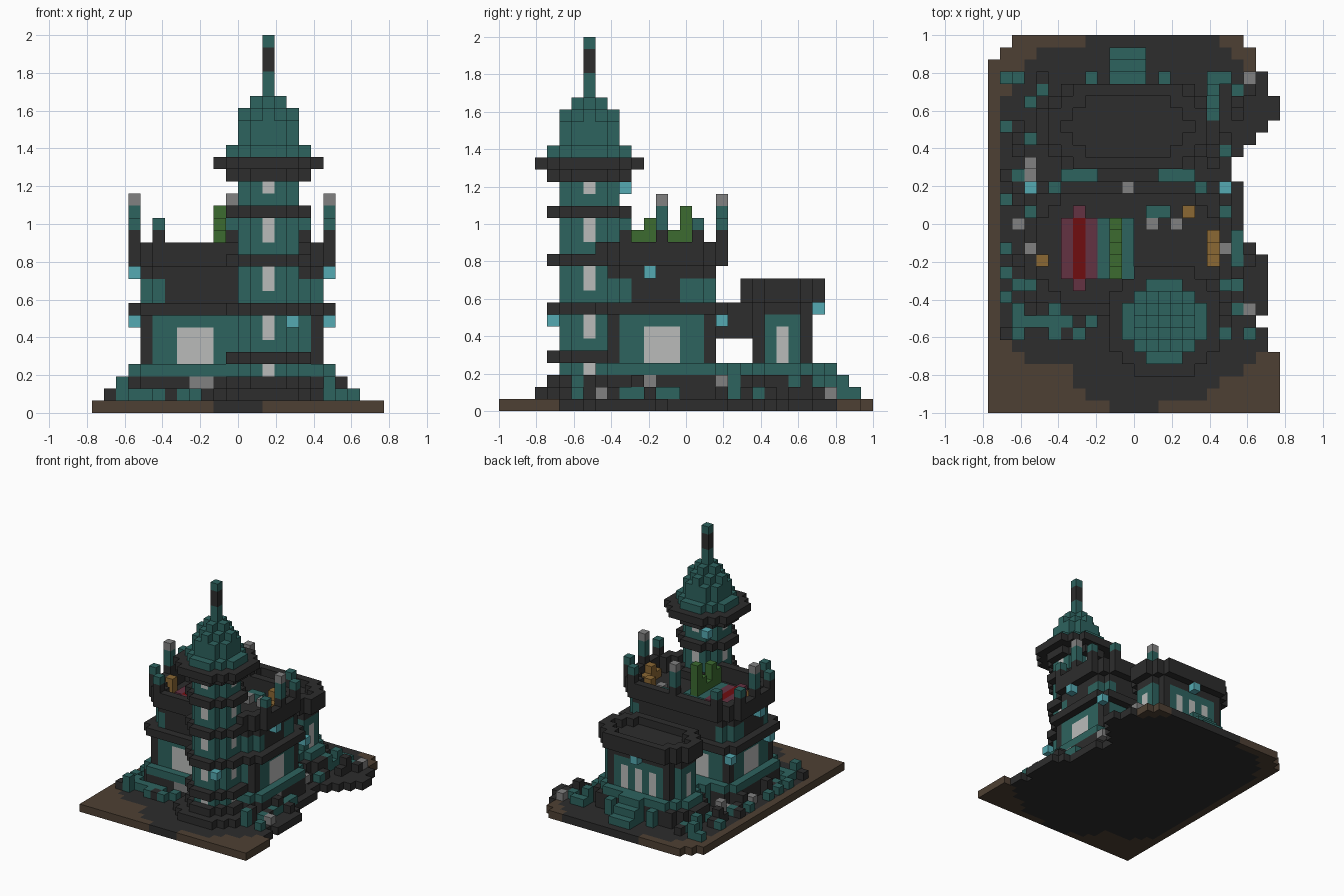
import bpy
import random

random.seed(4)
default_cube = bpy.data.objects.get("Cube")
if default_cube:
    bpy.data.objects.remove(default_cube, do_unlink=True)

UNIT = 2 / 31                      # edge length of one block
COLOURS = {
    "teal": (.027, .125, .114), "charcoal": (.026, .026, .026),
    "earth": (.076, .051, .033), "window_white": (.49, .50, .49),
    "stone_grey": (.22, .22, .22), "lamp_cyan": (.09, .40, .445),
    "leaf_green": (.045, .147, .03), "wood_orange": (.26, .138, .034),
    "maroon": (.127, .032, .054), "red": (.162, .004, .005),
}
names = list(COLOURS)
materials = []
for name, rgb in COLOURS.items():
    material = bpy.data.materials.new(name)
    material.use_nodes = True
    material.diffuse_color = (*rgb, 1)
    shader = next(n for n in material.node_tree.nodes if n.type == "BSDF_PRINCIPLED")
    shader.inputs["Base Color"].default_value = (*rgb, 1)
    materials.append(material)

cells = {}                         # grid cell -> (part name, colour)


def block(part, colour, i, j, k, cut=0):
    """Fill inclusive ranges of cells, stepping the four corners in by cut."""
    (a, b), (c, d), (e, f) = [v if isinstance(v, tuple) else (v, v) for v in (i, j, k)]
    for x in range(a, b + 1):
        for y in range(c, d + 1):
            if min(x - a, b - x) + min(y - c, d - y) < cut:
                continue
            for z in range(e, f + 1):
                if colour:
                    cells[x, y, z] = (part, colour)
                else:
                    cells.pop((x, y, z), None)


def tower_disc(part, colour, radius, k):
    block(part, colour, (14 - radius, 14 + radius), (7 - radius, 7 + radius), k,
          (radius + 1) // 2)


# Ground slab: ragged right edge, earth border around a dark middle
row_ends = [24] * 5 + [23] * 2 + [22] + [23] * 5 + [22] + [21] * 5 + [20] * 2
row_ends += [21, 22, 23, 24, 24, 23, 23, 22, 22, 21]
dark_rows = {0: (10, 13), 1: (8, 17), 2: (7, 18), 3: (7, 20), 4: (3, 21), 5: (2, 22),
             26: (2, 23), 27: (2, 22), 28: (3, 20), 29: (4, 19), 30: (8, 18)}
for j, end in enumerate(row_ends):
    block("ground", "earth", (max(0, j - 28), end - 1), j, 0)
    first, last = dark_rows.get(j, (1, 23))
    block("ground", "charcoal", (first, min(last, end - 1)), j, 0)

# Foundations
block("foundation", "charcoal", (3, 19), (8, 18), (1, 2), 1)
block("foundation", "teal", (3, 19), (8, 18), 3, 1)
block("foundation", "charcoal", (4, 18), (20, 26), (1, 2), 2)
block("foundation", "teal", (5, 17), (20, 26), 3, 2)
block("foundation", "teal", (6, 16), 19, (1, 3))
block("foundation", "stone_grey", (8, 9), 8, 2)
for j in (12, 18):
    block("foundation", "stone_grey", 19, j, 2)

# Back steps
for step in range(3):
    block("back_steps", "teal", (10, 12), 27 + step, (1, 3 - step))
for i in (8, 14):
    block("back_steps", "teal", i, 27, (1, 2))

# Rubble scattered around the foundation
around = [(i, j) for i in range(1, 22) for j in range(6, 28)
          if (i < 3 or i > 19 or j < 8 or (j > 18 and not 4 < i < 18))
          and i < row_ends[j] - 1]
for i, j in random.sample(around, 62):
    near = 2 <= i <= 20
    colour = random.choice(["teal", "teal", "charcoal", "charcoal", "stone_grey"])
    block("rubble", colour, i, j, (1, 2 if near and random.random() < .3 else 1))
block("rubble", "teal", (2, 6), 7, 1)
block("rubble", "teal", 20, (10, 14), 1)

# Main hall, lower storey with corner columns and windows
block("hall_walls", "teal", (4, 18), (9, 17), (4, 7))
for i in (4, 18):
    for j in (9, 17):
        block("hall_columns", "charcoal", i, j, (4, 7))
    block("hall_windows", "window_white", i, (12, 14), (4, 6))
for j in (9, 17):
    for i in (7, 13):
        block("hall_windows", "window_white", (i, i + 2), j, (4, 6))
block("hall_ledge", "charcoal", (3, 19), (8, 18), 8, 1)

# Main hall, upper storey
block("upper_walls", "teal", (4, 18), (9, 17), (9, 10), 1)
for i in (4, 18):
    block("upper_panels", "charcoal", i, (11, 14), (9, 10))
for j in (9, 17):
    block("upper_panels", "charcoal", (6, 16), j, (9, 10))
block("roof_floor", "charcoal", (4, 18), (9, 17), 11, 1)
block("parapet", "charcoal", (3, 19), (8, 18), (12, 13), 2)
block("parapet", None, (4, 18), (9, 17), (12, 13), 2)

# Parapet posts
for i, j in [(5, 18), (17, 18), (3, 16), (19, 16), (3, 10), (19, 10), (5, 8)]:
    block("short_posts", "charcoal", i, j, 14)
    block("short_posts", "teal", i, j, 15)
for i, j in [(3, 13), (19, 13), (11, 18)]:
    block("tall_posts", "charcoal", i, j, 14)
    block("tall_posts", "teal", i, j, (15, 16))
    block("tall_posts", "stone_grey", i, j, 17)

# Roof terrace: rug, planted hedge, benches and stools
block("rug", "maroon", (6, 8), (11, 15), 12)
block("rug", "maroon", 7, (10, 16), 12)
block("rug", "red", 7, (11, 15), 12)
block("planter", "teal", (9, 11), (11, 15), 12)
for j, top in zip(range(11, 16), (14, 15, 13, 14, 16)):
    block("hedge", "leaf_green", 10, j, (13, top))
block("bench", "wood_orange", 18, (12, 14), 12)
block("bench", "wood_orange", 18, 13, 13)
for i, j in [(16, 16), (4, 12)]:
    block("bench", "wood_orange", i, j, (12, 13))
for i in (13, 15):
    block("stools", "stone_grey", i, 15, 12)
block("terrace_table", "teal", (13, 14), 16, 12)

# Oval annex with a sunken roof, linked to the hall by a raised bridge
block("annex_walls", "teal", (6, 16), (21, 25), (4, 7), 1)
block("annex_walls", "charcoal", (6, 16), (21, 25), 8, 1)
for i in (7, 15):
    for j in (21, 25):
        block("annex_columns", "charcoal", i, j, (4, 7))
for i in (6, 16):
    block("annex_windows", "window_white", i, 23, (4, 6))
for i in (9, 11, 13):
    block("annex_windows", "window_white", i, 25, (4, 6))
block("annex_rim", "charcoal", (5, 17), (20, 26), (9, 10), 2)
block("annex_rim", None, (6, 16), (21, 25), 10, 2)
block("bridge", "charcoal", (9, 13), (18, 20), (6, 8))

# Round tower: shaft with ledges, windows on every side
tower_disc("tower_base", "charcoal", 4, 1)
tower_disc("tower_base", "charcoal", 3, 2)
tower_disc("tower_shaft", "teal", 2, (3, 18))
for ledge in (4, 8, 12, 16):
    for low, high in [(ledge - 2, ledge - 1)]:
        low = max(low, 3)
        for i, j in [(14, 5), (14, 9), (12, 7), (16, 7)]:
            block("tower_windows", "window_white", i, j, (low, high))
    tower_disc("tower_ledges", "charcoal", 3, ledge)
for i, j in [(14, 5), (14, 9), (12, 7), (16, 7)]:
    block("tower_windows", "window_white", i, j, 18)

# Tower roof and spire
tower_disc("tower_eaves", "charcoal", 3, 19)
tower_disc("tower_eaves", "charcoal", 4, 20)
tower_disc("tower_roof", "teal", 3, 21)
tower_disc("tower_roof", "teal", 2, (22, 24))
for i in (13, 15):
    for j in (5, 9):
        block("tower_roof", None, i, j, 24)
        block("tower_roof", None, i + (i - 14), j - (j - 7) // 2, 24)
tower_disc("tower_roof", "teal", 1, 25)
block("spire", "teal", 14, 7, (26, 30))
block("spire", "charcoal", 14, 7, (28, 29))

# Hanging lamps under the ledges
for i, j, k in [(3, 12, 11), (19, 12, 11), (3, 10, 7), (16, 4, 7), (19, 18, 7),
                (11, 26, 8), (12, 10, 18), (3, 18, 7), (8, 18, 7)]:
    block("lamps", "lamp_cyan", i, j, k)

# Turn each part into a mesh, keeping only the exposed block faces
parts = {}
for cell, (part, colour) in cells.items():
    parts.setdefault(part, []).append((cell, colour))
for part, members in parts.items():
    index, faces, slots = {}, [], []
    for cell, colour in members:
        for axis in range(3):
            for side in (0, 1):
                beside = list(cell)
                beside[axis] += 2 * side - 1
                if tuple(beside) in cells:
                    continue
                loop = []
                for u, v in [(0, 0), (1, 0), (1, 1), (0, 1)]:
                    corner = list(cell)
                    corner[axis] += side
                    corner[(axis + 1) % 3] += u
                    corner[(axis + 2) % 3] += v
                    loop.append(index.setdefault(tuple(corner), len(index)))
                faces.append(loop if side else loop[::-1])
                slots.append(names.index(colour))
    if not faces:
        continue
    mesh = bpy.data.meshes.new(part)
    mesh.from_pydata([((x - 12) * UNIT, (y - 15.5) * UNIT, z * UNIT) for x, y, z in index],
                     [], faces)
    used = sorted(set(slots))
    for slot in used:
        mesh.materials.append(materials[slot])
    for polygon, slot in zip(mesh.polygons, slots):
        polygon.material_index = used.index(slot)
    bpy.context.collection.objects.link(bpy.data.objects.new(part, mesh))
